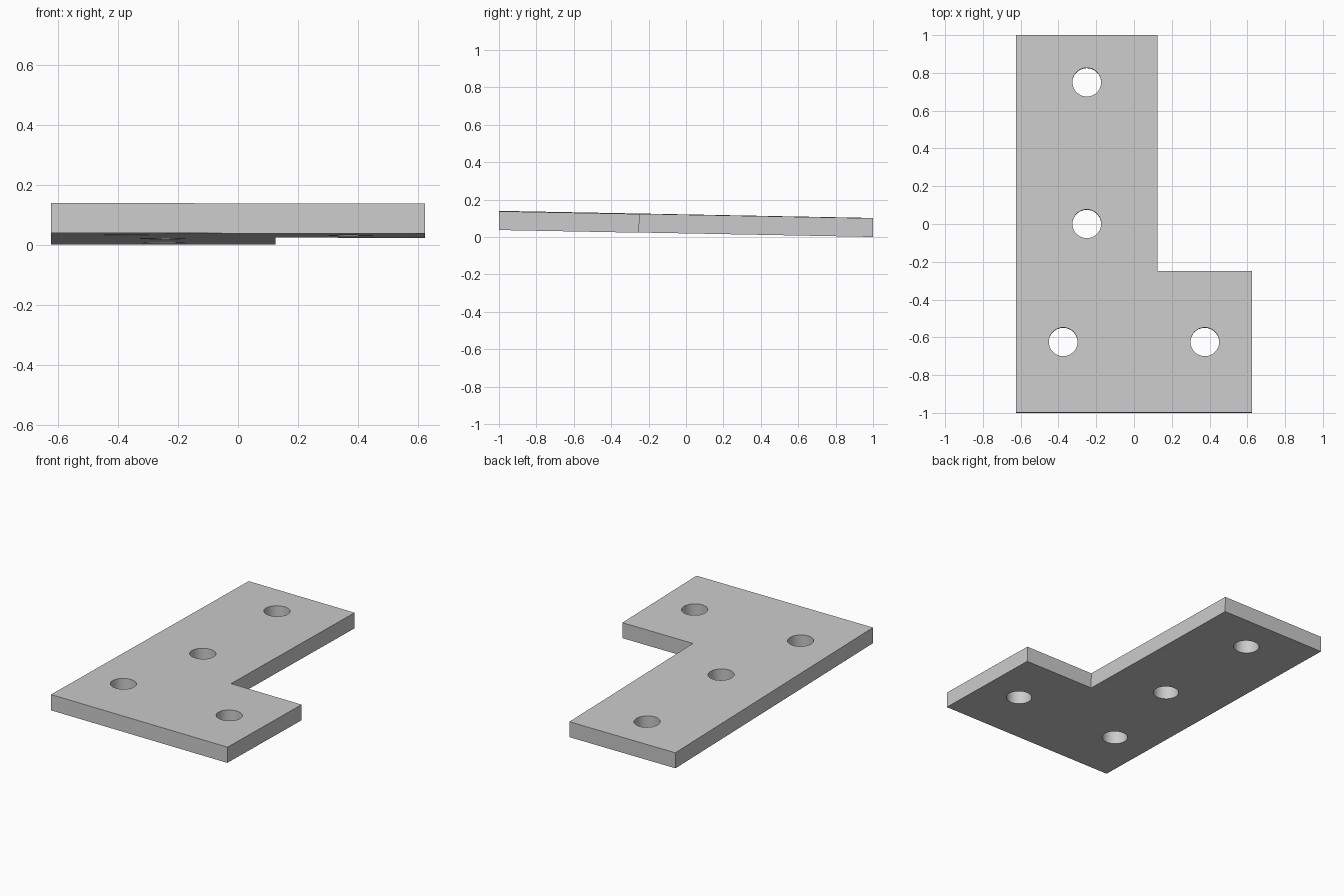
import bpy, bmesh, math

cube = bpy.data.objects.get("Cube")
if cube:
    bpy.data.objects.remove(cube, do_unlink=True)

# Material
GREY = (0.6, 0.6, 0.6, 1.0)
steel = bpy.data.materials.new("plain_grey")
steel.use_nodes = True
steel.diffuse_color = GREY
steel.node_tree.nodes["Principled BSDF"].inputs["Base Color"].default_value = GREY

THICKNESS = 0.1
HOLE_RADIUS = 0.076
HOLE_SIDES = 48


def add_loop(curve, points):
    """Add one closed outline to a filled flat curve."""
    spline = curve.splines.new("POLY")
    spline.points.add(len(points) - 1)
    for point, (x, y) in zip(spline.points, points):
        point.co = (x, y, 0, 1)
    spline.use_cyclic_u = True


def circle(cx, cy):
    step = math.tau / HOLE_SIDES
    return [(cx + HOLE_RADIUS * math.cos(i * step),
             cy + HOLE_RADIUS * math.sin(i * step)) for i in range(HOLE_SIDES)]


# L-shaped outline with four bolt holes, extruded to a plate
profile = bpy.data.curves.new("plate_profile", "CURVE")
profile.dimensions = "2D"
profile.fill_mode = "BOTH"
profile.extrude = THICKNESS / 2
add_loop(profile, [(-0.625, -1), (0.625, -1), (0.625, -0.25),
                   (0.125, -0.25), (0.125, 1), (-0.625, 1)])
for centre in [(-0.25, 0.75), (-0.25, 0), (-0.375, -0.625), (0.375, -0.625)]:
    add_loop(profile, circle(*centre))

# Turn the profile into a welded mesh
source = bpy.data.objects.new("plate_source", profile)
bpy.context.collection.objects.link(source)
bpy.context.view_layer.update()
evaluated = source.evaluated_get(bpy.context.evaluated_depsgraph_get())
mesh = bpy.data.meshes.new_from_object(evaluated)
bpy.data.objects.remove(source, do_unlink=True)
bpy.data.curves.remove(profile)

bm = bmesh.new()
bm.from_mesh(mesh)
bmesh.ops.remove_doubles(bm, verts=bm.verts, dist=0.0005)
bmesh.ops.recalc_face_normals(bm, faces=bm.faces)
bm.to_mesh(mesh)
bm.free()
mesh.materials.clear()
mesh.materials.append(steel)

# Plate lies slightly tilted, its front edge raised
plate = bpy.data.objects.new("corner_plate", mesh)
bpy.context.collection.objects.link(plate)
plate.location.z = 0.0695
plate.rotation_euler = (-0.019, 0.002, 0)

bpy.ops.object.select_all(action="DESELECT")
plate.select_set(True)
bpy.context.view_layer.objects.active = plate
bpy.ops.object.shade_smooth_by_angle(angle=math.radians(30))
